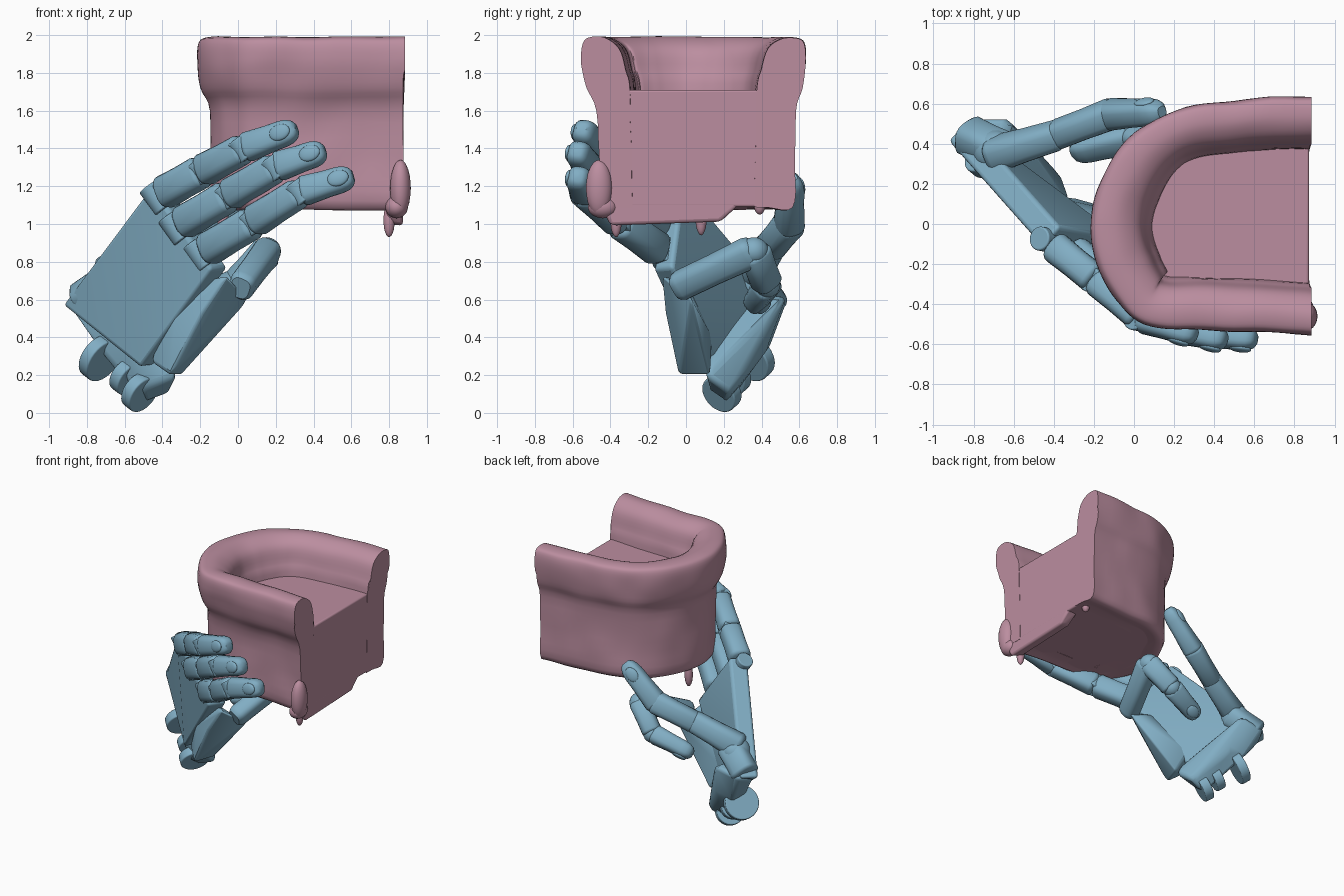
import bpy, bmesh, math
from mathutils import Vector as V, noise

if "Cube" in bpy.data.objects:
    bpy.data.objects.remove(bpy.data.objects["Cube"])

def material(name, col):
    m = bpy.data.materials.new(name)
    m.diffuse_color = col
    m.use_nodes = True
    m.node_tree.nodes["Principled BSDF"].inputs["Base Color"].default_value = m.diffuse_color
    return m

PINK = material("pink_cloth", (0.50, 0.27, 0.35, 1))
BLUE = material("blue_shell", (0.22, 0.42, 0.55, 1))

def finish(name, bm, mat, angle=40, bevel=0):
    bmesh.ops.recalc_face_normals(bm, faces=bm.faces)
    me = bpy.data.meshes.new(name)
    bm.to_mesh(me); bm.free()
    ob = bpy.data.objects.new(name, me)
    bpy.context.collection.objects.link(ob)
    me.materials.append(mat)
    if bevel:
        b = ob.modifiers.new("bevel", 'BEVEL')
        b.width, b.segments, b.limit_method = bevel, 3, 'ANGLE'
    bpy.ops.object.select_all(action='DESELECT')
    ob.select_set(True)
    bpy.context.view_layer.objects.active = ob
    bpy.ops.object.shade_smooth_by_angle(angle=math.radians(angle))
    return ob

def loft(bm, rings):
    rows = [[bm.verts.new(p) for p in r] for r in rings]
    n = len(rows[0])
    for a, b in zip(rows, rows[1:]):
        for i in range(n):
            bm.faces.new((a[i], a[(i + 1) % n], b[(i + 1) % n], b[i]))
    bm.faces.new(rows[0]); bm.faces.new(rows[-1])

def hull(name, pts, mat, bevel=0.02):
    bm = bmesh.new()
    for p in pts: bm.verts.new(p)
    bmesh.ops.convex_hull(bm, input=bm.verts)
    bmesh.ops.delete(bm, geom=[v for v in bm.verts if not v.link_faces], context='VERTS')
    bmesh.ops.dissolve_limit(bm, angle_limit=0.03, verts=bm.verts, edges=bm.edges)
    return finish(name, bm, mat, 40, bevel)

def ball(name, c, size, mat):
    bm = bmesh.new()
    bmesh.ops.create_icosphere(bm, subdivisions=3, radius=1)
    for v in bm.verts:
        v.co = V(c) + V([a * b for a, b in zip(v.co, size)])
    return finish(name, bm, mat)

def catmull(pts, n):
    pts = [V(p) for p in pts]
    pts = [2 * pts[0] - pts[1]] + pts + [2 * pts[-1] - pts[-2]]
    out = []
    for a, b, c, d in zip(pts, pts[1:], pts[2:], pts[3:]):
        for k in range(n):
            t = k / n
            out.append(0.5 * (2*b + (c-a)*t + (2*a-5*b+4*c-d)*t*t + (3*b-a-3*c+d)*t**3))
    return out + [pts[-2]]

def segment(name, p, q, r0, r1, flat=0.9, out=(-0.4, -0.9, 0.1), tip=False):
    # boxy tapered finger piece with rounded ends
    p, q = V(p), V(q)
    d = (q - p).normalized()
    s = d.cross(V(out)).normalized()
    u = s.cross(d)
    prof = [(0, .75), (.03, .9), (.08, 1), (.5, .97)]
    prof += [(.75, 1), (.87, .93), (.95, .75), (1, .45)] if tip else [(.92, 1), (.97, .92), (1, .75)]
    rings = []
    for t, k in prof:
        r = (r0 + (r1 - r0) * t) * k
        ring = []
        for i in range(20):
            a = 2 * math.pi * i / 20
            x, y = [math.copysign(abs(f) ** .7, f) for f in (math.cos(a), math.sin(a))]
            ring.append(p.lerp(q, t) + s * x * r + u * y * r * flat)
        rings.append(ring)
    bm = bmesh.new(); loft(bm, rings)
    finish(name, bm, BLUE)
    if tip:  # nail plate on the outer side
        c = p.lerp(q, .74) + u * r1 * flat * .95
        bm = bmesh.new()
        bmesh.ops.create_icosphere(bm, subdivisions=3, radius=1)
        for v in bm.verts:
            x, y, z = v.co
            v.co = c + d * x * r1 * .9 + s * y * r1 * .65 + u * z * .018
        finish(name + "_nail", bm, BLUE)

def disc(name, c, axis, r, h):
    bm = bmesh.new()
    q = V(axis).to_track_quat('Z', 'Y').to_matrix().to_4x4()
    q.translation = V(c)
    bmesh.ops.create_cone(bm, cap_ends=True, segments=32, radius1=r, radius2=r, depth=h, matrix=q)
    finish(name, bm, BLUE, 35, .008)

# ---- armchair shell: wall section swept round a U outline
outline = catmull([(.88, .635, 0), (.5, .615, 0), (.22, .57, 0), (0, .45, 0), (-.15, .25, 0), (-.215, .02, 0),
                   (-.185, -.2, 0), (-.09, -.38, 0), (.05, -.5, 0), (.3, -.525, 0), (.6, -.535, 0), (.89, -.555, 0)], 6)
section = catmull([(.2, 1.09, 0), (.07, 1.09, 0), (.06, 1.3, 0), (.055, 1.6, 0), (.015, 1.72, 0), (0, 1.85, 0),
                   (.004, 1.95, 0), (.035, 1.985, 0), (.12, 1.985, 0), (.2, 1.93, 0), (.235, 1.82, 0),
                   (.26, 1.68, 0), (.27, 1.09, 0)], 4)
rings = []
for i, p in enumerate(outline):
    t = outline[min(i + 1, len(outline) - 1)] - outline[max(i - 1, 0)]
    n = V((-t.y, t.x, 0)).normalized()
    back = 1 + .2 * max(0, min(1, (.15 - p.x) / .3))
    front_side = max(0, min(1, (-p.y - .3) / .2))
    ring = []
    for s in section:
        lean = .035 * front_side * max(0, min(1, (1.85 - s.y) / .3)) if s.x < .1 else 0
        w = p + n * (s.x * back + lean) + V((0, 0, s.y))
        if i in (0, len(outline) - 1): w.x = .885 if s.y > 1.8 else .875
        ring.append(w + n * .01 * noise.noise(w * 5) + V((0, 0, .008 * noise.noise(w * 4))))
    rings.append(ring)
bm = bmesh.new(); loft(bm, rings)
finish("chair_shell", bm, PINK, 45)

# ---- seat block with a slightly uneven top, and squared inner corners
def prism(foot, z0, z1):
    return [(x, y, z) for x, y in foot for z in (z0, z1)]
hull("seat_block", prism([(.0, -.2), (.0, .25), (.15, .43), (.873, .5), (.873, -.4), (.15, -.38)], 1.09, 1.71), PINK, .012)

# ---- front skirt hanging below the seat
hull("front_skirt", [(.78, -.46, 1.12), (.873, -.46, 1.12), (.873, -.4, .99), (.79, -.36, 1.0), (.873, .18, 1.01),
                     (.79, .18, 1.02), (.873, .3, 1.12), (.78, .3, 1.12)], PINK)

# ---- feet and ragged front corner
for i, (x, y, z, h) in enumerate([(.80, -.37, 1.02, .09), (.80, .39, 1.1, .05), (-.08, .08, 1.03, .09)]):
    ball("chair_foot_%d" % i, (x, y, z), (.03, .03, h), PINK)
ball("corner_lump_low", (.86, -.46, 1.19), (.055, .07, .15), PINK)
ball("corner_lump_mid", (.84, -.44, 1.09), (.06, .08, .06), PINK)

# ---- palm plate
W1, K1, K2, W2 = V((-.93, .42, .57)), V((-.46, -.11, 1.2)), V((-.14, -.17, .76)), V((-.52, .07, .24))
inn = V((.67, .73, .08)).normalized()
hull("palm_plate", [p + inn * d for p in (W1, K1, K2, W2) for d in (0, .13)], BLUE)
across = (K2 - K1).normalized()

# ---- edge of the palm carrying the little finger
hull("little_metacarpal", [(-.36, -.04, .2), (-.3, .13, .2), (-.06, -.13, .73), (.06, .03, .6), (-.34, -.04, .51),
                           (-.19, -.11, .53), (-.42, .14, .4), (-.2, -.0, .7), (-.46, .06, .27)], BLUE, .015)

# ---- three gripping fingers
paths = {
    "index": [(-.40, -.11, 1.16), (-.19, -.28, 1.28), (.03, -.47, 1.40), (.31, -.555, 1.505)],
    "middle": [(-.30, -.13, 1.00), (-.05, -.33, 1.15), (.20, -.52, 1.30), (.46, -.58, 1.39)],
    "ring": [(-.17, -.14, .86), (.08, -.35, 1.01), (.33, -.54, 1.17), (.61, -.575, 1.255)],
}
rad = [.09, .087, .08, .066]
for f, pts in paths.items():
    for k, part in enumerate(("proximal", "middle", "distal")):
        segment("%s_%s" % (f, part), pts[k], pts[k + 1], rad[k], rad[k + 1], tip=k == 2)
        if k: disc("%s_pin_%d" % (f, k), pts[k], across, .065, .12)
    disc(f + "_knuckle", V(pts[0]) + V((-.03, .03, -.02)), across, .06, .15)

# ---- wrist block and hinge discs
hull("wrist_block", [(-.88, .42, .55), (-.83, .53, .58), (-.72, .3, .32), (-.74, .46, .38), (-.52, .12, .12), (-.5, .22, .05),
                     (-.36, .24, .1), (-.31, .1, .2), (-.56, .42, .32), (-.62, .53, .62), (-.48, .15, .4), (-.7, .3, .64)], BLUE, .03)
hinge = (V((-.46, .03, .21)) - W1).normalized()
for i, (c, r) in enumerate([((-.73, .35, .29), .125), ((-.59, .25, .19), .095), ((-.52, .19, .11), .105)]):
    disc("wrist_disc_%d" % i, c, hinge, r, .07)

# ---- little finger, folded into the palm
little = [(.01, -.06, .66), (.16, .36, .86), (-.01, .43, .68), (-.31, .36, .57)]
segment("little_proximal", little[0], little[1], .078, .085, out=(.8, -.2, -.4))
segment("little_middle", little[1], little[2], .085, .08, out=(.6, .6, -.4))
segment("little_distal", little[2], little[3], .08, .066, out=(.2, .6, -.6), tip=True)
ball("little_knuckle", (.15, .36, .855), (.078, .078, .075), BLUE)
ball("little_second_knuckle", little[2], (.07, .07, .07), BLUE)

# ---- thumb behind the chair
side = (-.3, .9, .3)
segment("thumb_base", (-.84, .45, .58), (-.64, .35, .72), .1, .105, out=side)
ball("thumb_saddle", (-.69, .36, .69), (.11, .11, .11), BLUE)
segment("thumb_proximal", (-.72, .34, .72), (-.36, .45, .89), .1, .08, out=side)
segment("thumb_middle", (-.40, .44, .87), (-.10, .555, 1.01), .08, .085, out=side)
segment("thumb_distal", (-.14, .545, .98), (.14, .56, 1.25), .085, .066, out=side, tip=True)
